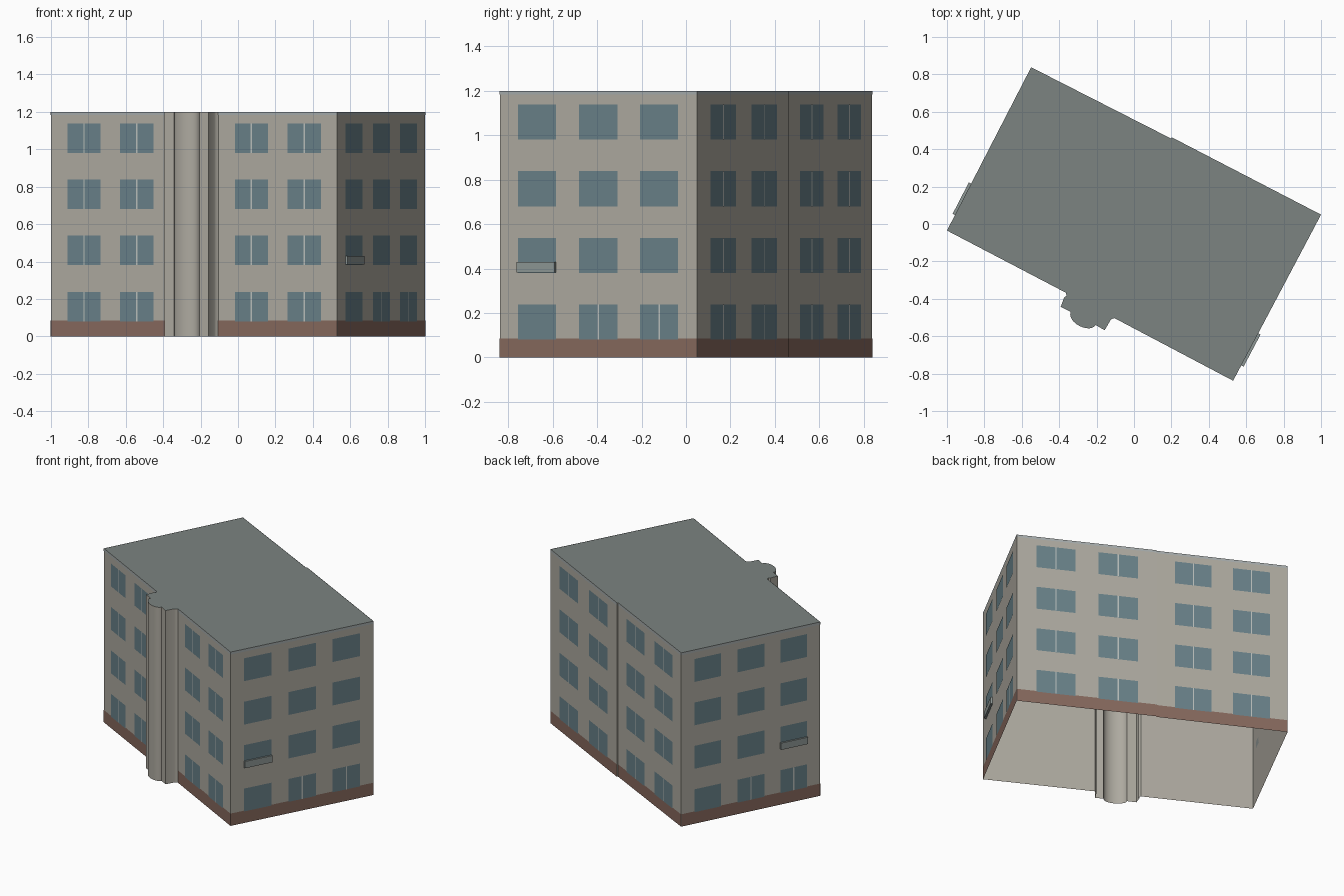
import bpy, math
from mathutils import Vector as V

if "Cube" in bpy.data.objects:
    bpy.data.objects.remove(bpy.data.objects["Cube"])

H = 1.2

def material(name, rgb):
    m = bpy.data.materials.new(name)
    m.diffuse_color = (*rgb, 1)
    m.use_nodes = True
    m.node_tree.nodes["Principled BSDF"].inputs["Base Color"].default_value = m.diffuse_color
    return m

PLASTER = material("plaster", (.42, .40, .35))
ROOF = material("roof_grey", (.20, .23, .22))
GLASS = material("glass", (.14, .22, .25))
BRICK = material("brick", (.24, .14, .11))
FRAME = material("frame", (.50, .53, .51))
TRIM = material("trim", (.38, .41, .41))
SILL = material("balcony_panel", (.27, .31, .30))

def make(name, verts, faces, mat):
    me = bpy.data.meshes.new(name)
    me.from_pydata(verts, [], faces)
    me.materials.append(mat)
    ob = bpy.data.objects.new(name, me)
    bpy.context.collection.objects.link(ob)
    return ob

def walls(name, path):
    """Vertical wall strip following a plan path, outward on the right."""
    n = len(path)
    verts = [(p[0], p[1], z) for z in (0, H) for p in path]
    faces = [(i, i + 1, n + i + 1, n + i) for i in range(n - 1)]
    return make(name, verts, faces, PLASTER)

# Plan, counter-clockwise from above
A, B = (-1, -.035), (-.55, .838)
C, D = (1, .05), (.53, -.838)
W1, W2 = (-.365, -.367), (-.105, -.503)       # where the stair bay meets the front wall
S1, S2 = (.203, .463), (.198, .457)           # small step in the back wall

# Rounded nose of the stair bay: half ellipse on a slanted chord
P, Q = V((-.338, -.47)), V((-.205, -.54))
half = (Q - P) / 2
out = V((half.y, -half.x)).normalized() * .045
arc = [tuple((P + Q) / 2 - half * math.cos(t) + out * math.sin(t))
       for t in [math.pi * i / 12 for i in range(13)]]
bay = [W1, (-.36, -.385), (-.372, -.39), (-.392, -.443), *arc,
       (-.157, -.568), (-.126, -.515), (-.118, -.508), W2]

# Shell, open underneath
walls("front_wall_left", [A, W1])
bay_ob = walls("stair_bay", bay)
walls("front_wall_right", [W2, D])
walls("right_wall", [D, C])
walls("back_wall", [C, S1, S2, B])
walls("left_wall", [B, A])
outline = [A, *bay, D, C, S1, S2, B]
make("roof", [(x, y, H) for x, y in outline], [tuple(range(len(outline)))], ROOF)

# Round the bay smoothly, keep its corners sharp
bpy.context.view_layer.objects.active = bay_ob
bay_ob.select_set(True)
bpy.ops.object.shade_smooth_by_angle(angle=math.radians(30))
bay_ob.select_set(False)

# Flat facade panels gathered by type
panels = {"windows": GLASS, "window_mullions": FRAME, "brick_base": BRICK, "roof_trim": TRIM}
quads = {k: [] for k in panels}

def point(p, q, f, z, off):
    d = V(q) - V(p)
    n = V((d.y, -d.x)).normalized()
    c = V(p) + d * f + n * off
    return (c.x, c.y, z)

def panel(kind, p, q, f0, f1, z0, z1, off=.002):
    quads[kind].append([point(p, q, f, z, off)
                        for f, z in ((f0, z0), (f1, z0), (f1, z1), (f0, z1))])

def facade(p, q, spans, has_mullion):
    panel("brick_base", p, q, 0, 1, 0, .085, .0015)
    panel("roof_trim", p, q, 0, 1, 1.183, H, .0015)
    w = .004 / (V(q) - V(p)).length
    for row in range(4):
        z = .08 + .3 * row
        for col, (f0, f1) in enumerate(spans):
            panel("windows", p, q, f0, f1, z, z + .158, .0025)
            if has_mullion(row, col):
                m = (f0 + f1) / 2
                panel("window_mullions", p, q, m - w, m + w, z, z + .158, .0035)

pair = [(.14, .42), (.585, .865)]
triple = [(.093, .285), (.403, .597), (.713, .905)]
for p, q in ((A, W1), (W2, D), (C, S1), (S2, B)):
    facade(p, q, pair, lambda r, c: True)
for p, q in ((D, C), (B, A)):
    facade(p, q, triple, lambda r, c: r == 0 and c > 0)

for kind, mat in panels.items():
    verts = [v for quad in quads[kind] for v in quad]
    make(kind, verts, [tuple(range(i, i + 4)) for i in range(0, len(verts), 4)], mat)

# Shallow balcony box under one second-floor window on each end wall
def balcony(name, p, q, f0, f1):
    verts = [point(p, q, f, z, o) for o in (0, .014) for f, z in
             ((f0, .383), (f1, .383), (f1, .43), (f0, .43))]
    make(name, verts, [(4, 5, 6, 7), (3, 2, 1, 0), (0, 1, 5, 4), (1, 2, 6, 5),
                       (2, 3, 7, 6), (3, 0, 4, 7)], SILL)

balcony("right_balcony_box", D, C, *triple[0])
balcony("left_balcony_box", B, A, *triple[2])
